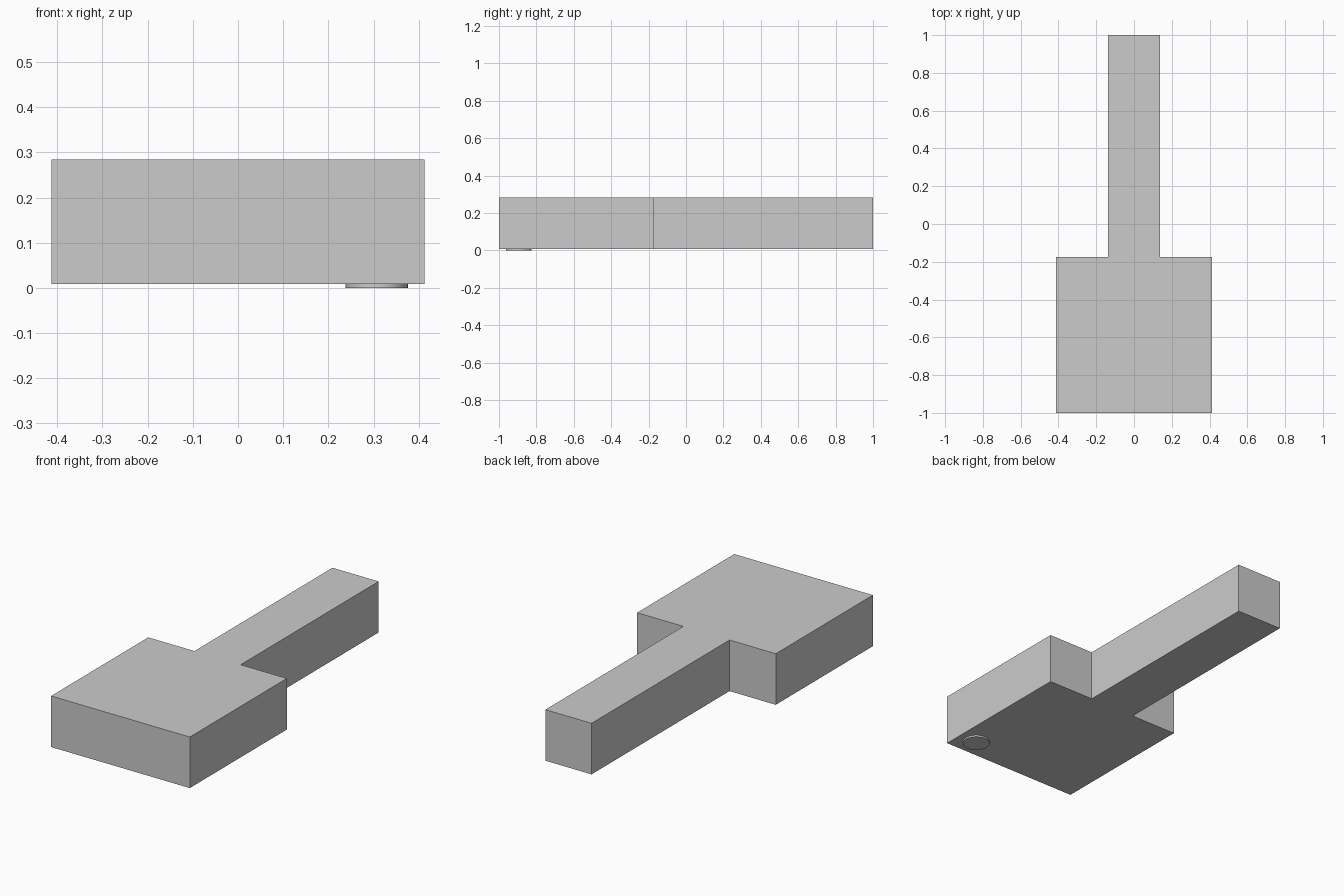
import bpy, bmesh

if "Cube" in bpy.data.objects:
    bpy.data.objects.remove(bpy.data.objects["Cube"])

Z0, Z1 = 0.009, 0.284

# Paddle body: one T-shaped outline, mirrored in x, extruded upward
half = [(0.413, -1.0), (0.413, -0.174), (0.1375, -0.174), (0.1375, 1.0)]
outline = half + [(-x, y) for x, y in reversed(half)]
bm = bmesh.new()
base = bm.faces.new([bm.verts.new((x, y, Z0)) for x, y in outline])
top = bmesh.ops.extrude_face_region(bm, geom=[base], use_keep_orig=True)
bmesh.ops.translate(bm, vec=(0, 0, Z1 - Z0),
                    verts=[v for v in top["geom"] if isinstance(v, bmesh.types.BMVert)])
bmesh.ops.recalc_face_normals(bm, faces=bm.faces)
mesh = bpy.data.meshes.new("paddle_body")
bm.to_mesh(mesh)
bm.free()
body = bpy.data.objects.new("paddle_body", mesh)
bpy.context.collection.objects.link(body)

# Thin round foot under the front right corner
bpy.ops.mesh.primitive_cylinder_add(vertices=48, radius=0.0688, depth=Z0,
                                    location=(0.307, -0.894, Z0 / 2))
foot = bpy.context.object
foot.name = "round_foot"
bpy.ops.object.shade_smooth_by_angle()
